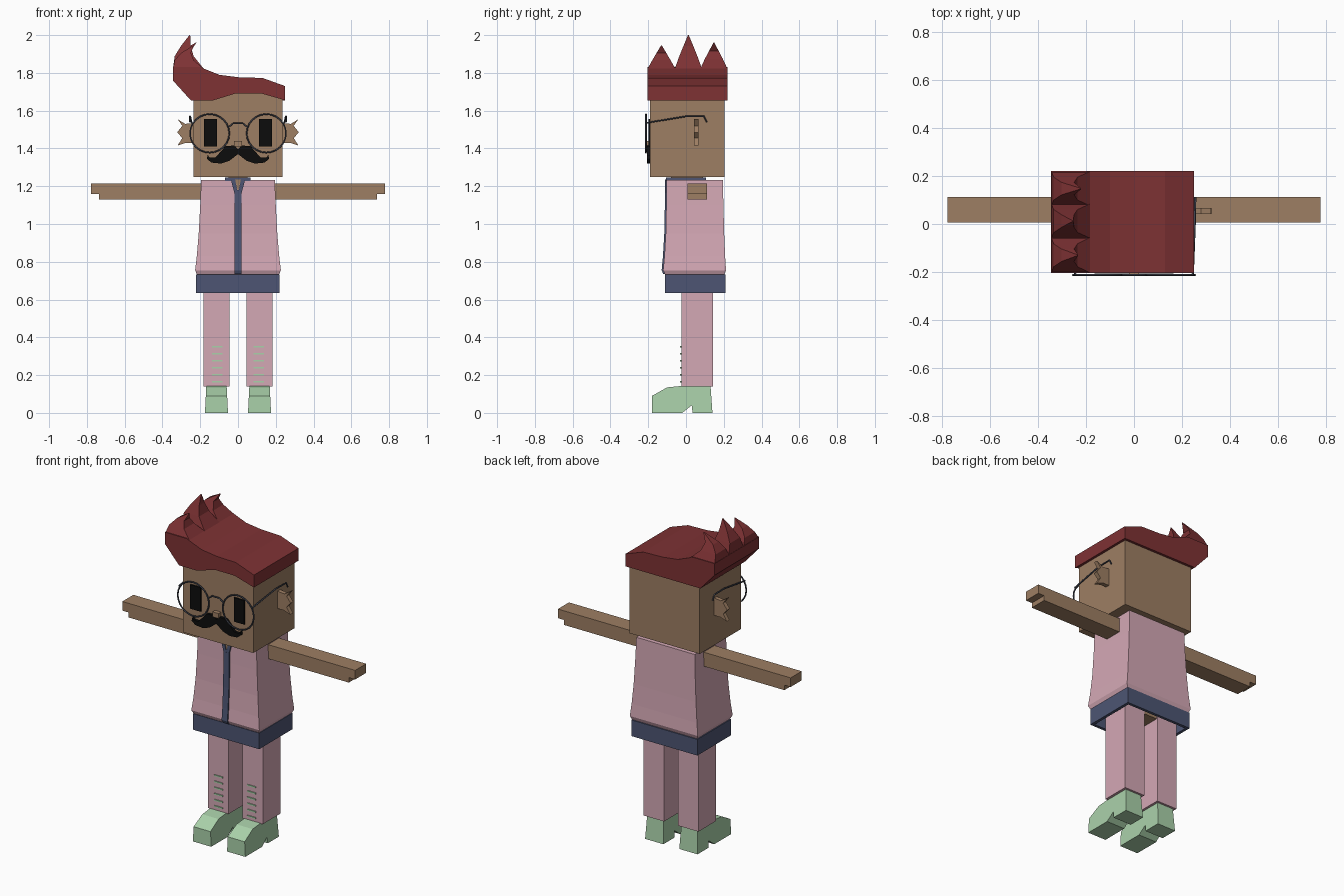
import bpy, bmesh, math
from mathutils import Vector

old = bpy.data.objects.get("Cube")
if old:
    bpy.data.objects.remove(old, do_unlink=True)


def material(name, r, g, b):
    lin = [((c / 255 + 0.055) / 1.055) ** 2.4 for c in (r, g, b)]
    m = bpy.data.materials.new(name)
    m.use_nodes = True
    m.diffuse_color = (*lin, 1)
    m.node_tree.nodes["Principled BSDF"].inputs["Base Color"].default_value = (*lin, 1)
    return m


SKIN = material("tan skin", 157, 126, 99)
HAIR = material("dark red hair", 126, 50, 52)
PINK = material("pink cloth", 212, 168, 181)
NAVY = material("navy cloth", 77, 85, 115)
GREEN = material("pale green", 170, 209, 170)
BLACK = material("black", 12, 12, 12)
WIRE = material("slate wire", 66, 70, 82)


def loft(name, rings, mat):
    """Skin a closed solid through rings with equal point counts."""
    bm = bmesh.new()
    loops = [[bm.verts.new(p) for p in ring] for ring in rings]
    n = len(rings[0])
    for a, b in zip(loops, loops[1:]):
        for i in range(n):
            j = (i + 1) % n
            bm.faces.new((a[i], a[j], b[j], b[i]))
    bm.faces.new(loops[0][::-1])
    bm.faces.new(loops[-1])
    bmesh.ops.recalc_face_normals(bm, faces=bm.faces)
    me = bpy.data.meshes.new(name)
    bm.to_mesh(me)
    bm.free()
    me.materials.append(mat)
    ob = bpy.data.objects.new(name, me)
    bpy.context.collection.objects.link(ob)
    return ob


def rect(x0, x1, y0, y1, z):
    return [(x0, y0, z), (x1, y0, z), (x1, y1, z), (x0, y1, z)]


def box(name, x, y, z, mat):
    return loft(name, [rect(*x, *y, z[0]), rect(*x, *y, z[1])], mat)


def slab(name, pts, y0, y1, mat):
    """Extrude an x-z outline along y."""
    return loft(name, [[(x, y, z) for x, z in pts] for y in (y0, y1)], mat)


def wire(name, pts, mat, radius=0.0045, cyclic=False):
    cu = bpy.data.curves.new(name, "CURVE")
    cu.dimensions = "3D"
    cu.bevel_depth = radius
    cu.bevel_resolution = 1
    sp = cu.splines.new("POLY")
    sp.points.add(len(pts) - 1)
    for p, co in zip(sp.points, pts):
        p.co = (*co, 1)
    sp.use_cyclic_u = cyclic
    cu.materials.append(mat)
    ob = bpy.data.objects.new(name, cu)
    bpy.context.collection.objects.link(ob)
    return ob


# Head, nose and neck
box("head", (-0.235, 0.235), (-0.19, 0.205), (1.25, 1.72), SKIN)
box("nose", (-0.02, 0.02), (-0.215, -0.19), (1.41, 1.44), SKIN)
box("neck", (-0.05, 0.05), (-0.08, 0.09), (1.2, 1.26), SKIN)

# Hair cap: swept top, hairline arched at the front and straight at the back
top = [(0.25, 1.655), (0.25, 1.73), (0.13, 1.773), (0, 1.777), (-0.1, 1.79),
       (-0.2, 1.83), (-0.345, 1.83), (-0.345, 1.76), (-0.25, 1.655)]
arch = [(-0.13, 1.655), (-0.01, 1.692), (0.12, 1.692)]
hair_front = [(x, -0.205, z) for x, z in top + arch]
hair_inner = [(x, -0.185, z) for x, z in top + arch]
hair_start = [(x, -0.185, z) for x, z in top] + [(x, -0.185, 1.655) for x, z in arch]
hair_back = [(x, 0.22, z) for x, y, z in hair_start]
loft("hair", [hair_front, hair_inner, hair_start, hair_back], HAIR)

# Curved hair spikes along the raised side
for i, (y0, y1, tip_x, tip_z) in enumerate([(-0.205, -0.055, -0.235, 1.945),
                                           (-0.06, 0.085, -0.255, 2.0),
                                           (0.075, 0.22, -0.222, 1.96)]):
    yc, h = (y0 + y1) / 2, tip_z - 1.82
    loft(f"hair_spike_{i + 1}", [
        rect(-0.345, -0.18, y0, y1, 1.82),
        rect(-0.335, -0.235, yc - 0.048, yc + 0.048, 1.82 + h * 0.38),
        rect(-0.302, -0.25, yc - 0.026, yc + 0.026, 1.82 + h * 0.68),
        rect(tip_x - 0.002, tip_x + 0.002, yc - 0.002, yc + 0.002, tip_z)], HAIR)

# Moustache, one mirrored outline
half = [(0, 1.395), (0.02, 1.415), (0.065, 1.413), (0.09, 1.385), (0.12, 1.352),
        (0.15, 1.352), (0.16, 1.365), (0.165, 1.345), (0.14, 1.325), (0.09, 1.32),
        (0.045, 1.335), (0, 1.37)]
slab("moustache", half + [(-x, z) for x, z in half[-2:0:-1]], -0.207, -0.188, BLACK)

ear = [(0.23, 1.535), (0.28, 1.53), (0.32, 1.555), (0.295, 1.52), (0.322, 1.485),
       (0.295, 1.455), (0.32, 1.415), (0.275, 1.43), (0.23, 1.43)]
# Shoe side outline (y, z) with raised heel and sloped toe
shoe = [(-0.18, 0), (-0.18, 0.09), (-0.1, 0.135), (-0.03, 0.142), (0.13, 0.142),
        (0.14, 0), (0.035, 0), (0.03, 0.04), (-0.02, 0)]

# Paired parts
for side, s in (("left", 1), ("right", -1)):
    def span(a, b):
        return tuple(sorted((s * a, s * b)))

    box(f"{side}_eye", span(0.111, 0.181), (-0.199, -0.19), (1.41, 1.555), BLACK)
    slab(f"{side}_ear", [(s * x, z) for x, z in ear], 0.042, 0.067, SKIN)

    # Glasses
    ring = [math.tau * k / 24 for k in range(24)]
    wire(f"{side}_lens_rim", [(s * 0.15 + 0.104 * math.cos(a), -0.212,
                               1.48 + 0.102 * math.sin(a)) for a in ring], WIRE, cyclic=True)
    wire(f"{side}_temple", [(s * 0.245, -0.212, 1.535), (s * 0.253, 0, 1.57),
                            (s * 0.255, 0.095, 1.57), (s * 0.255, 0.11, 1.54)], WIRE)

    # Arm with stepped hand
    outline = [(0.17, 1.13), (0.735, 1.13), (0.735, 1.16), (0.777, 1.16),
               (0.777, 1.215), (0.17, 1.215)]
    slab(f"{side}_arm", [(s * x, z) for x, z in outline], 0.007, 0.112, SKIN)

    # Leg, laces and shoe
    box(f"{side}_leg", span(0.046, 0.183), (-0.025, 0.143), (0.14, 0.725), PINK)
    for k in range(6):
        z = 0.165 + 0.0372 * k
        box(f"{side}_lace_{k + 1}", span(0.082, 0.138), (-0.031, -0.024),
            (z - 0.004, z + 0.004), GREEN)
    loft(f"{side}_shoe", [[(s * (0.114 + d * (0.061 - 0.05 * z)), y, z) for y, z in shoe]
                          for d in (-1, 1)], GREEN)
    # Lapel
    slab(f"{side}_lapel", [(s * x, z) for x, z in
         ((0.015, 1.235), (0.038, 1.235), (0.018, 1.16), (0, 1.16))], -0.112, -0.1, NAVY)

wire("glasses_bridge", [(-0.047, -0.212, 1.515), (-0.025, -0.212, 1.533),
                        (0.025, -0.212, 1.533), (0.047, -0.212, 1.515)], WIRE)

# Flared coat with a tucked hem
coat = [(0.195, -0.103, 0.195, 1.232), (0.2, -0.104, 0.198, 1.1), (0.208, -0.107, 0.202, 0.95),
        (0.218, -0.114, 0.207, 0.83), (0.227, -0.121, 0.212, 0.755),
        (0.218, -0.112, 0.204, 0.735), (0.21, -0.1, 0.2, 0.725)]
loft("coat", [rect(-w, w, y0, y1, z) for w, y0, y1, z in coat], PINK)
loft("front_stripe", [rect(-0.019, 0.019, y0 - 0.008, y0 + 0.01, z)
                      for w, y0, y1, z in [(0, -0.103, 0, 1.18)] + coat[1:6]], NAVY)
box("collar", (-0.068, 0.066), (-0.105, 0.105), (1.228, 1.247), NAVY)
slab("throat", [(-0.015, 1.235), (0.015, 1.235), (0, 1.165)], -0.108, -0.1, SKIN)

# Belt skirt, hollow underneath, with the hips inside
outer = (-0.222, 0.219, -0.111, 0.209)
inner = (-0.205, 0.202, -0.094, 0.192)
loft("belt", [rect(*inner, 0.71), rect(*inner, 0.635), rect(*outer, 0.635),
              rect(*outer, 0.732)], NAVY)
box("hips", (-0.18, 0.18), (-0.02, 0.138), (0.66, 0.725), SKIN)
